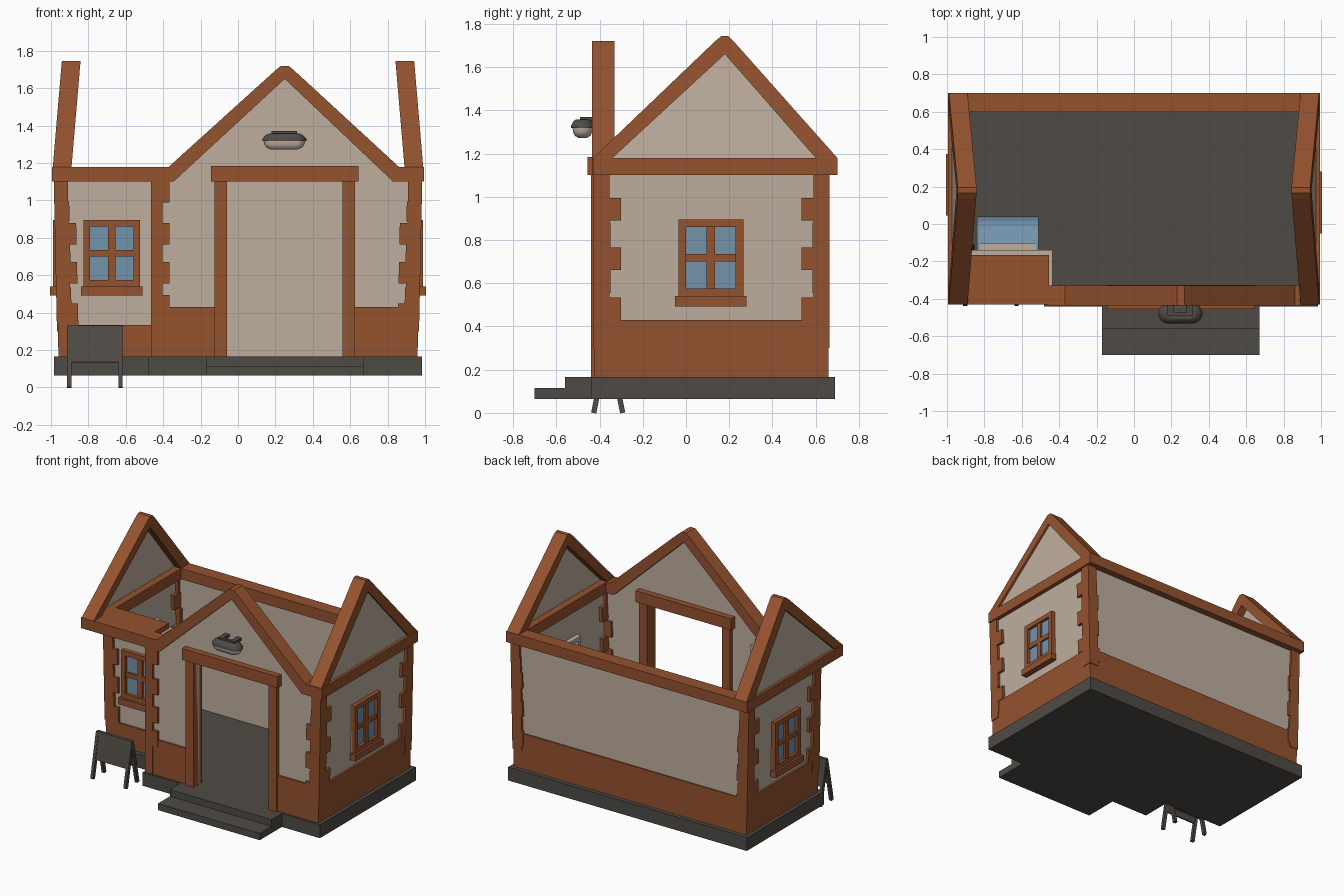
import bpy, bmesh, math
from mathutils import Matrix, Vector

if "Cube" in bpy.data.objects:
    bpy.data.objects.remove(bpy.data.objects["Cube"])


def material(name, rgb):
    m = bpy.data.materials.new(name)
    m.diffuse_color = (*rgb, 1)
    m.use_nodes = True
    m.node_tree.nodes["Principled BSDF"].inputs["Base Color"].default_value = m.diffuse_color
    return m


BROWN = material("brown_timber", (0.30, 0.085, 0.028))
CREAM = material("cream_plaster", (0.52, 0.43, 0.345))
DARK = material("dark_stone", (0.078, 0.070, 0.060))
BLUE = material("blue_glass", (0.17, 0.29, 0.41))
LAMP = material("pale_lamp", (0.60, 0.50, 0.42))


def lean(co):
    """End walls flare out up to the eaves, gables tilt back in above them."""
    if abs(co.x) > 0.86:
        s = math.copysign(1, co.x)
        if co.z < 1.1:
            co.x -= s * 0.02 * (1.1 - co.z) / 0.935
        elif co.z > 1.18:
            co.x -= s * 0.085 * (co.z - 1.18)


def finish(name, bm, mat, leaning=False, matrix=None):
    if matrix:
        bm.transform(matrix)
    if leaning:
        for v in bm.verts:
            lean(v.co)
    bmesh.ops.recalc_face_normals(bm, faces=bm.faces)
    me = bpy.data.meshes.new(name)
    bm.to_mesh(me)
    bm.free()
    me.materials.append(mat)
    ob = bpy.data.objects.new(name, me)
    bpy.context.collection.objects.link(ob)
    return ob


def boxes(name, spans, mat, leaning=False, matrix=None):
    """Join boxes given as (x0, x1, y0, y1, z0, z1)."""
    bm = bmesh.new()
    for x0, x1, y0, y1, z0, z1 in spans:
        m = Matrix.Translation(((x0 + x1) / 2, (y0 + y1) / 2, (z0 + z1) / 2)) \
            @ Matrix.Diagonal((x1 - x0, y1 - y0, z1 - z0, 1))
        bmesh.ops.create_cube(bm, size=1, matrix=m)
    return finish(name, bm, mat, leaning, matrix)


def prism(name, pts, axis, a, b, mat, leaning=False):
    """Extrude a 2D outline along an axis from a to b."""
    place = {"x": lambda p, d: (d, p[0], p[1]),
             "y": lambda p, d: (p[0], d, p[1]),
             "z": lambda p, d: (p[0], p[1], d)}[axis]
    bm = bmesh.new()
    face = bm.faces.new([bm.verts.new(place(p, a)) for p in pts])
    new = bmesh.ops.extrude_face_region(bm, geom=[face])["geom"]
    shift = Vector(place((0, 0), b - a))
    bmesh.ops.translate(bm, vec=shift, verts=[g for g in new if isinstance(g, bmesh.types.BMVert)])
    return finish(name, bm, mat, leaning)


# Stone floor slab with the recessed left corner, and the door steps
slab = [(-.985, -.22), (-.48, -.22), (-.48, -.44), (.985, -.44), (.985, .69), (-.985, .69)]
prism("floor_slab", slab, "z", .065, .165, DARK)
boxes("door_steps", [(-.17, .67, -.56, -.43, .065, .165), (-.17, .67, -.70, -.55, .065, .115)], DARK)

# Plaster walls
front = [(-.45, .165), (-.06, .165), (-.06, 1.11), (.56, 1.11), (.56, .165), (.96, .165),
         (.96, 1.14), (.84, 1.14), (.25, 1.68), (-.35, 1.14), (-.45, 1.14)]
prism("front_wall", front, "y", -.41, -.37, CREAM, True)
boxes("left_front_wall", [(-.965, -.44, -.17, -.14, .165, 1.14)], CREAM, True)
boxes("return_wall", [(-.455, -.435, -.40, -.14, .165, 1.14)], CREAM)
boxes("back_wall", [(-.965, .965, .615, .65, .165, 1.14)], CREAM, True)
boxes("right_wall", [(.93, .965, -.40, .65, .165, 1.14)], CREAM, True)
boxes("left_wall", [(-.965, -.93, -.17, .65, .165, 1.14)], CREAM, True)

# Brown skirting around the outside of the walls
H = .43
boxes("skirting", [
    (-.46, -.06, -.425, -.40, .165, H), (.56, .98, -.425, -.40, .165, H),
    (.96, .98, -.425, .66, .165, H), (-.98, -.96, -.185, .66, .165, H),
    (-.98, .98, .645, .66, .165, H), (-.98, -.45, -.185, -.165, .165, .335),
    (-.462, -.45, -.425, -.165, .165, .335)], BROWN, True)

# Corner pillars with alternating quoin blocks: (x side, outer y, y direction)
for name, x, y, d in (("front_right_quoins", .985, -.43, 1), ("back_right_quoins", .985, .665, -1),
                      ("back_left_quoins", -.985, .665, -1), ("front_left_quoins", -.985, -.19, 1)):
    s = -math.copysign(1, x)

    def block(w, l, z0, z1):
        xs, ys = sorted((x, x + s * w)), sorted((y, y + d * l))
        return (*xs, *ys, z0, z1)
    wide = .115 if d > 0 else .09
    spans = [block(.075, .075, .335 if x < 0 < d else .3, 1.11)]
    spans += [block(.08, .13, z, z + .105) for z in (.43, .66, .89)]
    spans += [block(wide, .08, z, z + .115) for z in (.335, .555, .765)]
    boxes(name, spans, BROWN, True)

# Quoins where the front bay meets the recessed corner
boxes("bay_quoins", [(-.465, -.405, -.43, -.36, .165, 1.11)] +
      [(-.465, -.365, -.43, -.36, z, z + .115) for z in (.38, .555, .765, .99)], BROWN)

# Eaves band, with a deep porch slab over the recessed corner
boxes("eaves_band", [
    (-.995, .995, .60, .70, 1.10, 1.18), (.89, .995, -.43, .65, 1.10, 1.18),
    (-.995, -.89, -.30, .65, 1.10, 1.18), (-.995, -.455, -.43, -.165, 1.10, 1.18)], BROWN)

# Front gable band
rake = [(-.46, 1.18), (-.37, 1.18), (.205, 1.70), (.23, 1.72), (.27, 1.72), (.295, 1.70),
        (.86, 1.18), (.98, 1.18), (.98, 1.10), (.83, 1.10), (.25, 1.65), (-.345, 1.10), (-.46, 1.10)]
prism("front_gable_band", rake, "y", -.435, -.33, BROWN)

# Side gables: plaster triangle and rounded rake boards
side_rake = [(-.43, 1.18), (.135, 1.72), (.165, 1.745), (.195, 1.745), (.22, 1.72),
             (.70, 1.18), (.60, 1.18), (.18, 1.66), (-.34, 1.18)]
triangle = [(-.37, 1.17), (.63, 1.17), (.18, 1.68)]
for side, s in (("left", -1), ("right", 1)):
    prism(side + "_gable_band", side_rake, "x", s * .89, s * .99, BROWN, True)
    prism(side + "_gable_wall", triangle, "x", s * .945, s * .975, CREAM, True)

# Door surround
boxes("door_frame", [
    (-.125, -.06, -.44, -.34, .165, 1.11), (.56, .625, -.44, -.34, .165, 1.11),
    (-.145, .645, -.455, -.325, 1.10, 1.185)], BROWN)


def window(name, x, y, turn):
    """Four-pane window facing -y before turning, centred on its wall point."""
    m = Matrix.Translation((x, y, 0)) @ Matrix.Rotation(turn, 4, "Z")
    boxes(name + "_frame", [
        (-.15, -.115, -.03, .0, .53, .895), (.115, .15, -.03, .0, .53, .895),
        (-.15, .15, -.03, .0, .86, .895), (-.15, .15, -.03, .0, .53, .575),
        (-.02, .02, -.022, .0, .55, .88), (-.14, .14, -.022, .0, .70, .735),
        (-.165, .165, -.045, .0, .493, .54)], BROWN, matrix=m)
    boxes(name + "_glass", [(-.14, .14, -.008, -.001, .55, .88)], BLUE, matrix=m)
    # plaster reveal on the room side
    boxes(name + "_reveal", [
        (-.15, -.12, .0, .07, .53, .895), (.12, .15, .0, .07, .53, .895),
        (-.15, .15, .0, .07, .865, .895), (-.15, .15, .0, .07, .53, .56)], CREAM, matrix=m)


window("front_window", -.675, -.172, 0)
window("right_window", .960, .115, math.pi / 2)
window("left_window", -.960, .21, -math.pi / 2)

# Curved blue backing behind the front window
arc = [(-.155 + .195 * math.sin(a), .70 + .195 * math.cos(a))
       for a in (math.pi * i / 12 for i in range(13))]
prism("window_backing", arc, "x", -.84, -.51, BLUE)


def stadium(name, layers, mat):
    """Stack of rounded-end outlines: (half length, half depth, z)."""
    bm, rings = bmesh.new(), []
    for half, r, z in layers:
        ring = []
        for i in range(20):
            a = 2 * math.pi * (i + .5) / 20
            off = math.copysign(half - r, math.cos(a))
            ring.append(bm.verts.new((.248 + off + r * math.cos(a), -.478 + r * math.sin(a), z)))
        rings.append(ring)
    for lo, hi in zip(rings, rings[1:]):
        for i in range(20):
            j = (i + 1) % 20
            bm.faces.new((lo[i], lo[j], hi[j], hi[i]))
    bm.faces.new(rings[0])
    bm.faces.new(rings[-1])
    ob = finish(name, bm, mat)
    for p in ob.data.polygons:
        p.use_smooth = len(p.vertices) == 4


# Wall lamp above the door
stadium("lamp_shade", [(.118, .054, 1.318), (.118, .054, 1.33), (.10, .043, 1.35), (.08, .03, 1.358)], DARK)
stadium("lamp_globe", [(.07, .02, 1.272), (.095, .036, 1.282), (.108, .045, 1.30), (.112, .048, 1.32)], LAMP)
boxes("lamp_bracket", [(.18, .215, -.49, -.40, 1.35, 1.37), (.28, .315, -.49, -.40, 1.35, 1.37),
                       (.18, .315, -.49, -.47, 1.35, 1.37)], DARK)

# Folding pavement board: two leaning panels on legs
for name, s in (("board_front", -1), ("board_back", 1)):
    m = Matrix.Translation((-.765, -.36, .33)) @ Matrix.Rotation(s * math.radians(11.5), 4, "X")
    boxes(name, [(-.145, .145, -.008, .008, -.20, 0), (-.148, -.125, -.012, .012, -.337, 0),
                 (.125, .148, -.012, .012, -.337, 0), (-.148, .148, -.012, .012, -.02, 0)], DARK, matrix=m)
